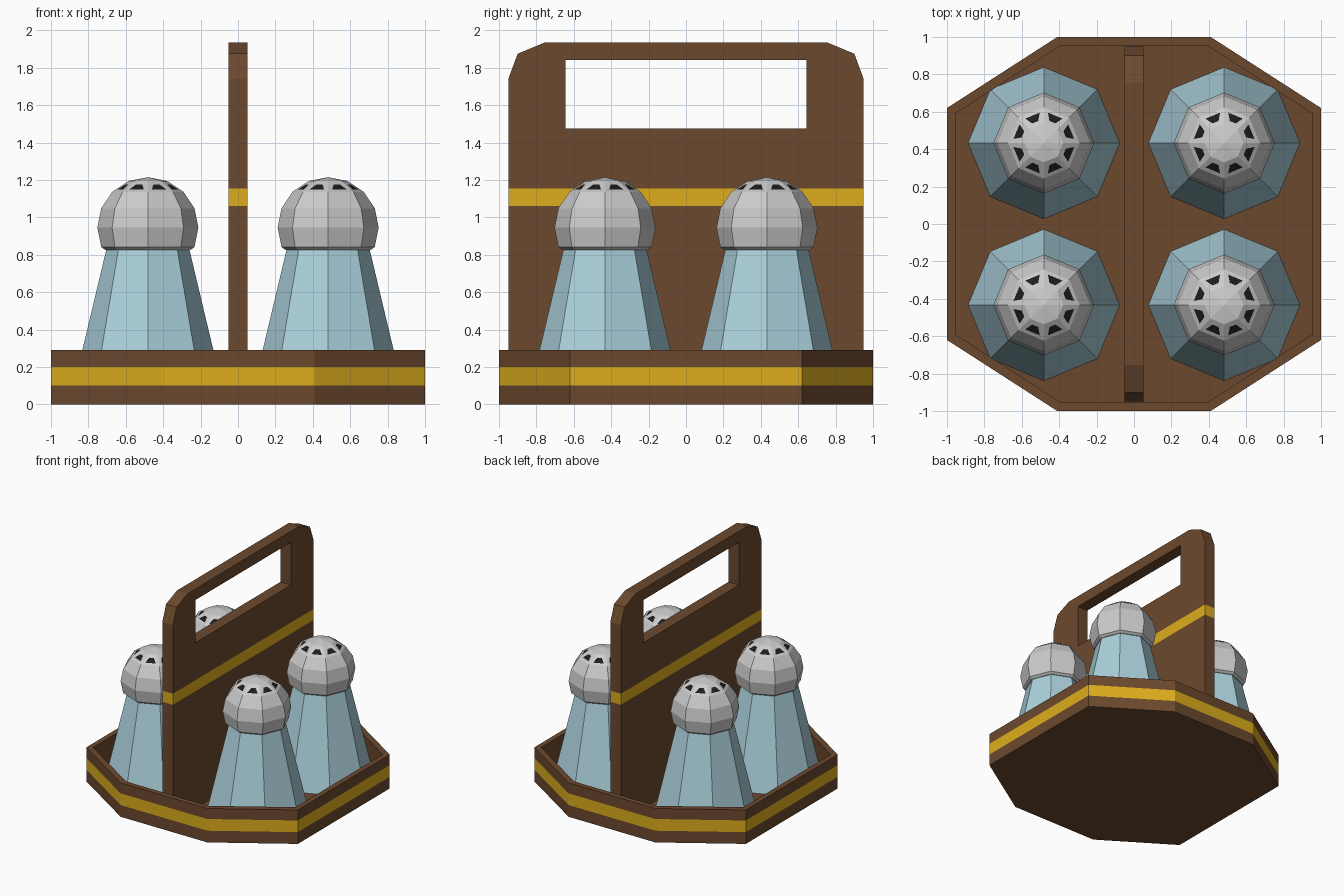
import bpy, bmesh
from math import sin, cos, pi, radians
from mathutils import Vector

if "Cube" in bpy.data.objects:
    bpy.data.objects.remove(bpy.data.objects["Cube"])


def material(name, color):
    m = bpy.data.materials.new(name)
    m.diffuse_color = (*color, 1)
    m.use_nodes = True
    m.node_tree.nodes["Principled BSDF"].inputs["Base Color"].default_value = m.diffuse_color
    return m


WOOD = material("wood", (0.15, 0.066, 0.027, 1)[:3])
GOLD = material("gold_band", (0.72, 0.42, 0.012))
GLASS = material("blue_glass", (0.41, 0.64, 0.72))
DARK = material("dark_hole", (0.012, 0.012, 0.012))
GREY = material("grey_metal", (0.58, 0.58, 0.58))


def finish(bm, name, mats):
    bmesh.ops.recalc_face_normals(bm, faces=bm.faces[:])
    me = bpy.data.meshes.new(name)
    bm.to_mesh(me)
    bm.free()
    for m in mats:
        me.materials.append(m)
    ob = bpy.data.objects.new(name, me)
    bpy.context.collection.objects.link(ob)
    return ob


def loft(bm, loops):
    """Skin closed loops of points, capping both ends."""
    rings = [[bm.verts.new(p) for p in loop] for loop in loops]
    n = len(rings[0])
    for a, b in zip(rings, rings[1:]):
        for i in range(n):
            j = (i + 1) % n
            bm.faces.new((a[i], a[j], b[j], b[i]))
    bm.faces.new(rings[0])
    bm.faces.new(rings[-1])


def ring(r, z, n=8):
    return [(r * cos(2 * pi * i / n), r * sin(2 * pi * i / n), z) for i in range(n)]


def octagon(a, b, c, d, z):
    """Octagon with end corners (a, b) on the y sides and (c, d) on the x sides."""
    return [(x, y, z) for x, y in ((a, b), (-a, b), (-c, d), (-c, -d),
                                   (-a, -b), (a, -b), (c, -d), (c, d))]


# Tray: hollow octagon with a gold band around the outer wall
bm = bmesh.new()
outer = (0.41, 1.0, 1.0, 0.62)
inner = (0.39, 0.955, 0.955, 0.59)
loft(bm, [octagon(*outer, z) for z in (0, 0.10, 0.20, 0.29)]
     + [octagon(*inner, z) for z in (0.29, 0.06)])
for f in bm.faces:
    c = f.calc_center_median()
    if abs(c.z - 0.15) < 0.01 and f.calc_area() < 0.2:
        f.material_index = 1
finish(bm, "tray", [WOOD, GOLD])

# Handle board: outline cut by planes, window removed, then extruded
bm = bmesh.new()
half = [(0.95, 0.06), (0.95, 1.74), (0.90, 1.875), (0.755, 1.935)]
outline = half + [(-y, z) for y, z in reversed(half)]
bm.faces.new([bm.verts.new((-0.05, y, z)) for y, z in outline])
cuts = [((0, 0, z), (0, 0, 1)) for z in (1.06, 1.155, 1.475, 1.84)]
cuts += [((0, y, 0), (0, 1, 0)) for y in (-0.645, 0.645)]
for co, no in cuts:
    bmesh.ops.bisect_plane(bm, geom=bm.verts[:] + bm.edges[:] + bm.faces[:],
                           plane_co=co, plane_no=no)
window = [f for f in bm.faces if abs(f.calc_center_median().y) < 0.6
          and 1.475 < f.calc_center_median().z < 1.84]
bmesh.ops.delete(bm, geom=window, context='FACES')
ext = bmesh.ops.extrude_face_region(bm, geom=bm.faces[:], use_keep_orig=True)
bmesh.ops.translate(bm, vec=(0.10, 0, 0),
                    verts=[v for v in ext["geom"] if isinstance(v, bmesh.types.BMVert)])
for f in bm.faces:
    if 1.06 < f.calc_center_median().z < 1.155:
        f.material_index = 1
finish(bm, "handle_board", [WOOD, GOLD])


# Shaker: tapered glass body and faceted dome cap with a ring of holes
def shaker(x, y, label):
    bm = bmesh.new()
    loft(bm, [ring(0.405, 0.06), ring(0.217, 0.85)])
    finish(bm, "shaker_body_" + label, [GLASS]).location = (x, y, 0)

    bm = bmesh.new()
    R, zc = 0.27, 0.945
    dome = [ring(R * cos(radians(a)), zc + R * sin(radians(a)))
            for a in (-22.5, 0, 22.5, 45, 67.5)]
    loft(bm, [ring(0.228, 0.826)] + dome)
    top = max(bm.faces, key=lambda f: f.calc_center_median().z)
    bmesh.ops.poke(bm, faces=[top])
    for v in bm.verts:
        if Vector((v.co.x, v.co.y)).length < 0.01 and v.co.z > 1:
            v.co.z = zc + R
    bmesh.ops.recalc_face_normals(bm, faces=bm.faces[:])
    panels = [f for f in bm.faces if 1.14 < f.calc_center_median().z < 1.19]
    bmesh.ops.inset_individual(bm, faces=panels, thickness=0.038)
    for f in panels:
        f.material_index = 1
    finish(bm, "shaker_cap_" + label, [GREY, DARK]).location = (x, y, 0)


for sx, side in ((-1, "left"), (1, "right")):
    for sy, end in ((-1, "front"), (1, "back")):
        shaker(0.482 * sx, 0.433 * sy, end + "_" + side)
